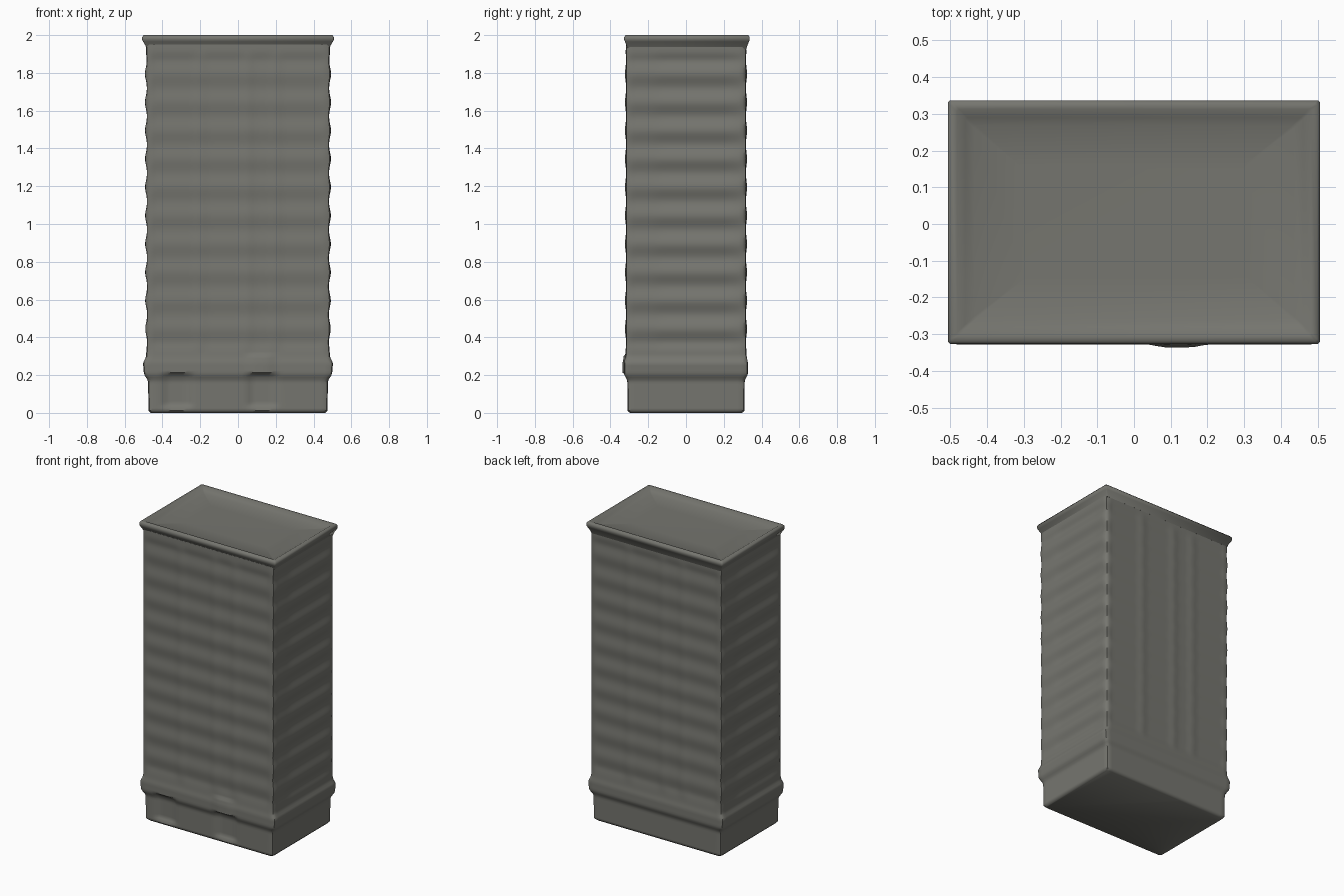
import bpy, bmesh, math

if "Cube" in bpy.data.objects:
    bpy.data.objects.remove(bpy.data.objects["Cube"])

stone = bpy.data.materials.new("warm grey stone")
stone.diffuse_color = (0.18, 0.18, 0.16, 1)
stone.use_nodes = True
stone.node_tree.nodes["Principled BSDF"].inputs["Base Color"].default_value = stone.diffuse_color


def finish(name, bm, angle=40):
    bmesh.ops.recalc_face_normals(bm, faces=bm.faces)
    me = bpy.data.meshes.new(name)
    bm.to_mesh(me)
    bm.free()
    me.materials.append(stone)
    ob = bpy.data.objects.new(name, me)
    bpy.context.collection.objects.link(ob)
    bpy.ops.object.select_all(action='DESELECT')
    ob.select_set(True)
    bpy.context.view_layer.objects.active = ob
    bpy.ops.object.shade_smooth_by_angle(angle=math.radians(angle))
    return ob


def smooth(a, b, t):
    t = max(0.0, min(1.0, (t - a) / (b - a)))
    return t * t * (3 - 2 * t)


def interp(table, z):
    for (z0, a0, b0), (z1, a1, b1) in zip(table, table[1:]):
        if z <= z1:
            t = (z - z0) / (z1 - z0)
            return a0 + (a1 - a0) * t, b0 + (b1 - b0) * t
    return table[-1][1:]


def bump(v, centre, half, soft=0.02):
    return 1 - smooth(half - soft, half + soft, abs(v - centre))


# Half width and half depth by height: plinth, ledge band, shaft
OUTLINE = [(0.0, 0.462, 0.297), (0.012, 0.474, 0.31), (0.17, 0.476, 0.311),
           (0.205, 0.498, 0.328), (0.265, 0.503, 0.328), (0.295, 0.487, 0.322),
           (0.33, 0.485, 0.319), (1.92, 0.487, 0.319), (1.95, 0.487, 0.318)]
FLOOR = 0.15


def relief(side, u, z, half):
    """Outward offset of the wall: floor ripples, piers, doors."""
    edge = smooth(0, 0.05, half - abs(u))
    if z < 0.2:
        if side == 0:
            door = bump(u, 0.13, 0.07) + bump(u, -0.32, 0.07)
            return -0.014 * door * smooth(0.02, 0.05, z) * edge
        return 0
    if z < 0.31:
        # canopy swelling over the entrance
        return 0.008 * bump(u, 0.12, 0.06, 0.03) if side == 0 else 0
    fade = smooth(0.31, 0.38, z) * (1 - smooth(1.86, 1.93, z))
    wave = math.cos(2 * math.pi * (z - 0.445) / FLOOR)
    if side in (0, 2):
        piers = max(bump(u, c, 0.025) for c in (-0.2, 0.05, 0.2))
        return fade * (0.003 * wave * edge + 0.004 * piers * edge - 0.003 * edge)
    bay = bump(u, 0.04, 0.2, 0.05)
    return fade * (0.006 * wave * (0.5 + 0.5 * edge) - 0.004 * bay * (1 - wave) / 2)


# Tower walls: one sculpted skin lofted around the perimeter
bm = bmesh.new()
NX, NY, NZ = 48, 32, 156
rings = []
for k in range(NZ + 1):
    z = 1.95 * k / NZ
    hx, hy = interp(OUTLINE, z)
    ring = []
    for side, n in enumerate((NX, NY, NX, NY)):
        half = hx if side in (0, 2) else hy
        out = hy if side in (0, 2) else hx
        for i in range(n):
            u = -half + 2 * half * i / n
            d = out + relief(side, u, z, half)
            if i == 0:
                d -= 0.005
                u += 0.005
            x, y = ((u, -d), (d, u), (-u, d), (-d, -u))[side]
            ring.append(bm.verts.new((x, y, z)))
    rings.append(ring)
for a, b in zip(rings, rings[1:]):
    for i in range(len(a)):
        j = (i + 1) % len(a)
        bm.faces.new((a[i], a[j], b[j], b[i]))
bm.faces.new(rings[0])
bm.faces.new(rings[-1])
finish("tower_walls", bm, 50)

# Cornice with a shallow sunken roof
CORNICE = [(1.925, 0.483, 0.314), (1.945, 0.49, 0.32), (1.965, 0.502, 0.328),
           (1.975, 0.507, 0.332), (1.99, 0.507, 0.332), (2.0, 0.499, 0.324),
           (1.998, 0.482, 0.308), (1.985, 0.46, 0.285), (1.975, 0.435, 0.262),
           (1.972, 0.3, 0.15)]
bm = bmesh.new()
rings = []
for z, hx, hy in CORNICE:
    c = 0.006
    pts = [(-hx + c, -hy), (hx - c, -hy), (hx, -hy + c), (hx, hy - c),
           (hx - c, hy), (-hx + c, hy), (-hx, hy - c), (-hx, -hy + c)]
    rings.append([bm.verts.new((x, y + 0.005, z)) for x, y in pts])
for a, b in zip(rings, rings[1:]):
    for i in range(8):
        j = (i + 1) % 8
        bm.faces.new((a[i], a[j], b[j], b[i]))
bm.faces.new(rings[0])
bm.faces.new(rings[-1])
finish("roof_cornice", bm, 50)
